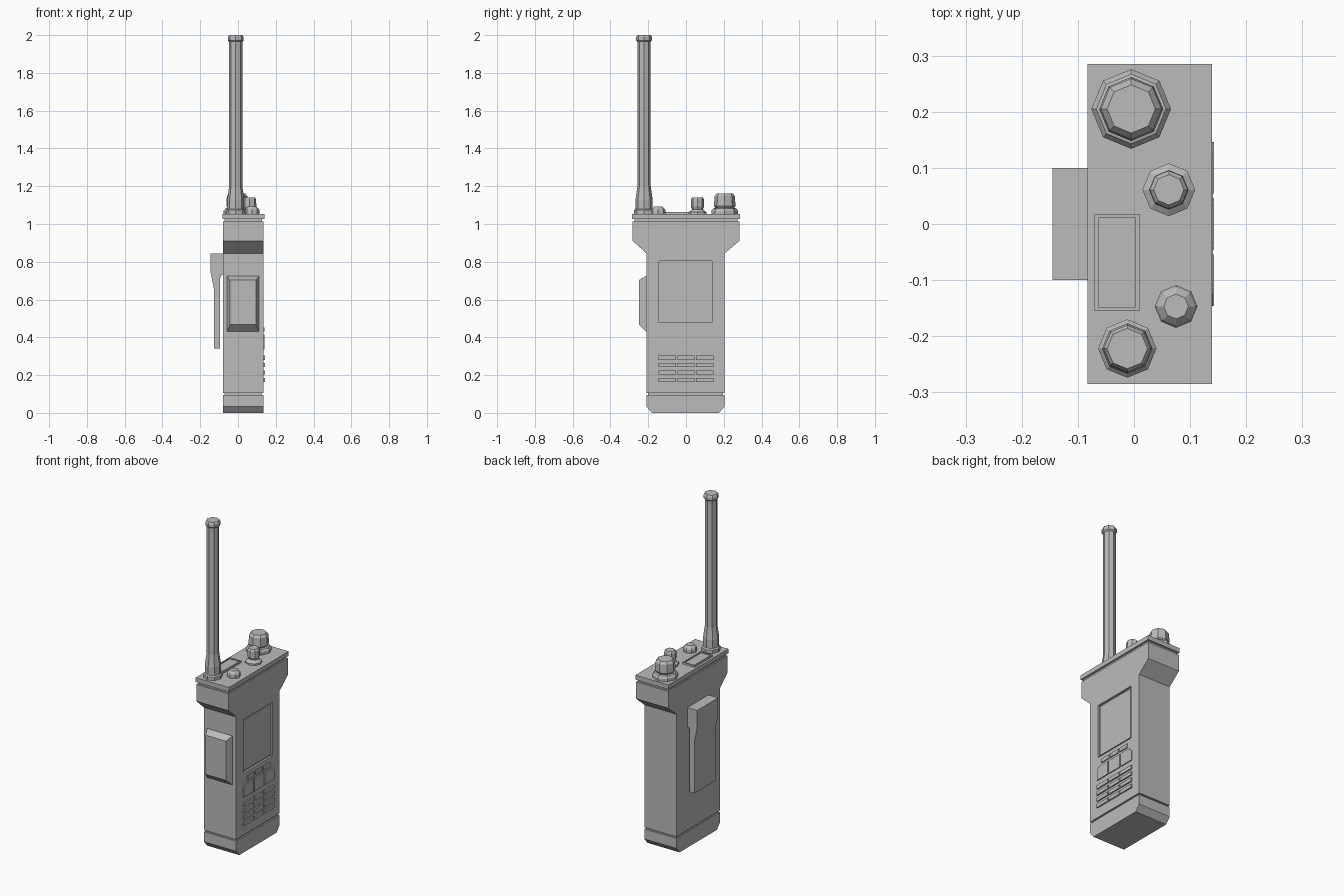
import bpy, bmesh, math
from mathutils import Vector

cube = bpy.data.objects.get("Cube")
if cube:
    bpy.data.objects.remove(cube, do_unlink=True)

grey = bpy.data.materials.new("mid grey")
grey.use_nodes = True
grey.diffuse_color = (0.5, 0.5, 0.5, 1)
grey.node_tree.nodes["Principled BSDF"].inputs["Base Color"].default_value = (0.5, 0.5, 0.5, 1)


def finish(name, bm):
    bmesh.ops.recalc_face_normals(bm, faces=bm.faces)
    mesh = bpy.data.meshes.new(name)
    bm.to_mesh(mesh)
    bm.free()
    mesh.materials.append(grey)
    ob = bpy.data.objects.new(name, mesh)
    bpy.context.collection.objects.link(ob)
    return ob


def loft(name, rings):
    """Skin equal-length rings of points and cap both ends."""
    bm = bmesh.new()
    loops = [[bm.verts.new(p) for p in ring] for ring in rings]
    n = len(loops[0])
    for a, b in zip(loops, loops[1:]):
        for i in range(n):
            j = (i + 1) % n
            bm.faces.new((a[i], a[j], b[j], b[i]))
    bm.faces.new(loops[0])
    bm.faces.new(loops[-1])
    return finish(name, bm)


def box(name, x, y, z):
    return loft(name, [[(a, y[0], z[0]), (a, y[1], z[0]), (a, y[1], z[1]), (a, y[0], z[1])] for a in x])


def prism_x(name, x, outline):
    return loft(name, [[(a, y, z) for y, z in outline] for a in x])


def turned(name, x, y, profile, sides=8):
    """Low-poly lathe about a vertical axis, from (radius, height) pairs."""
    angles = [math.tau * i / sides - math.pi / 2 for i in range(sides)]
    return loft(name, [[(x + r * math.cos(a), y + r * math.sin(a), z) for a in angles]
                       for r, z in profile])


def recess(ob, x, y, z):
    cutter = box("recess_cutter", x, y, z)
    cutter.hide_render = True
    mod = ob.modifiers.new("recess", "BOOLEAN")
    mod.operation, mod.solver, mod.object = "DIFFERENCE", "EXACT", cutter
    bpy.context.view_layer.objects.active = ob
    bpy.ops.object.modifier_apply(modifier=mod.name)
    bpy.data.objects.remove(cutter, do_unlink=True)


# Main housing with flared shoulders, and a recessed screen
SIDE = (-0.08, 0.135)
housing = prism_x("housing", SIDE, [
    (-0.21, 0.105), (0.205, 0.105), (0.205, 0.845), (0.282, 0.91),
    (0.282, 1.012), (-0.282, 1.012), (-0.282, 0.91), (-0.21, 0.845)])
recess(housing, (0.123, 0.2), (-0.142, 0.137), (0.478, 0.803))
box("screen", (0.12, 0.13), (-0.132, 0.127), (0.488, 0.793))

# Battery foot with chamfered ends, and the seams between the sections
prism_x("battery_foot", SIDE, [
    (-0.21, 0.035), (-0.18, 0), (0.175, 0), (0.205, 0.035), (0.205, 0.095), (-0.21, 0.095)])
box("lower_seam", (-0.072, 0.127), (-0.2, 0.195), (0.09, 0.11))
box("upper_seam", (-0.072, 0.127), (-0.272, 0.272), (1.005, 1.035))
box("top_plate", (-0.083, 0.139), (-0.285, 0.285), (1.026, 1.053))

# Keypad: number keys, function keys and soft keys
for col in range(3):
    y = (col - 1) * 0.1
    for row in range(4):
        z = 0.175 + row * 0.039
        box(f"number_key_{row}_{col}", (0.13, 0.143), (y - 0.046, y + 0.046), (z - 0.011, z + 0.011))
    cut = [0.02 if col == 0 else 0, 0.02 if col == 2 else 0]
    prism_x(f"function_key_{col}", (0.13, 0.141), [
        (y - 0.045, 0.335), (y + 0.045, 0.335), (y + 0.045, 0.415 - cut[1]),
        (y + 0.045 - cut[1] - 0.001, 0.415), (y - 0.045 + cut[0] + 0.001, 0.415),
        (y - 0.045, 0.414 - cut[0])])
    s = (col - 1) * 0.075
    box(f"soft_key_{col}", (0.13, 0.141), (s - 0.033, s + 0.033), (0.43, 0.453))

# Push-to-talk button: tapered block with a raised pad
def front_rect(x0, x1, z0, z1, y):
    return [(x0, y, z0), (x1, y, z0), (x1, y, z1), (x0, y, z1)]

talk = loft("talk_button", [
    front_rect(-0.057, 0.11, 0.43, 0.724, -0.2),
    front_rect(-0.057, 0.11, 0.43, 0.724, -0.213),
    front_rect(-0.042, 0.095, 0.467, 0.703, -0.25)])

# Belt clip on the back, an extruded side profile
clip = [(-0.075, 0.845), (-0.145, 0.845), (-0.145, 0.745), (-0.126, 0.65),
        (-0.126, 0.34), (-0.094, 0.34), (-0.094, 0.715), (-0.088, 0.728), (-0.075, 0.73)]
loft("belt_clip", [[(x, y, z) for x, z in clip] for y in (-0.1, 0.1)])

# Small display on the top, with a raised rim
display = box("top_display", (-0.07, 0.01), (-0.155, 0.018), (1.045, 1.064))
recess(display, (-0.063, 0.003), (-0.148, 0.011), (1.058, 1.1))

# Antenna, knobs and button
turned("antenna", -0.012, -0.222, [
    (0.052, 1.045), (0.052, 1.073), (0.045, 1.08), (0.045, 1.13), (0.035, 1.2),
    (0.035, 1.965), (0.042, 1.972), (0.042, 1.99), (0.036, 2.0)])
turned("volume_knob", -0.005, 0.205, [
    (0.071, 1.045), (0.071, 1.07), (0.062, 1.082), (0.05, 1.085), (0.057, 1.095),
    (0.054, 1.147), (0.043, 1.161)])
turned("channel_knob", 0.062, 0.061, [
    (0.047, 1.045), (0.047, 1.063), (0.036, 1.07), (0.029, 1.078), (0.035, 1.092),
    (0.034, 1.132), (0.027, 1.141)])
turned("emergency_button", 0.075, -0.147, [
    (0.038, 1.045), (0.038, 1.072), (0.034, 1.08), (0.022, 1.092)])
